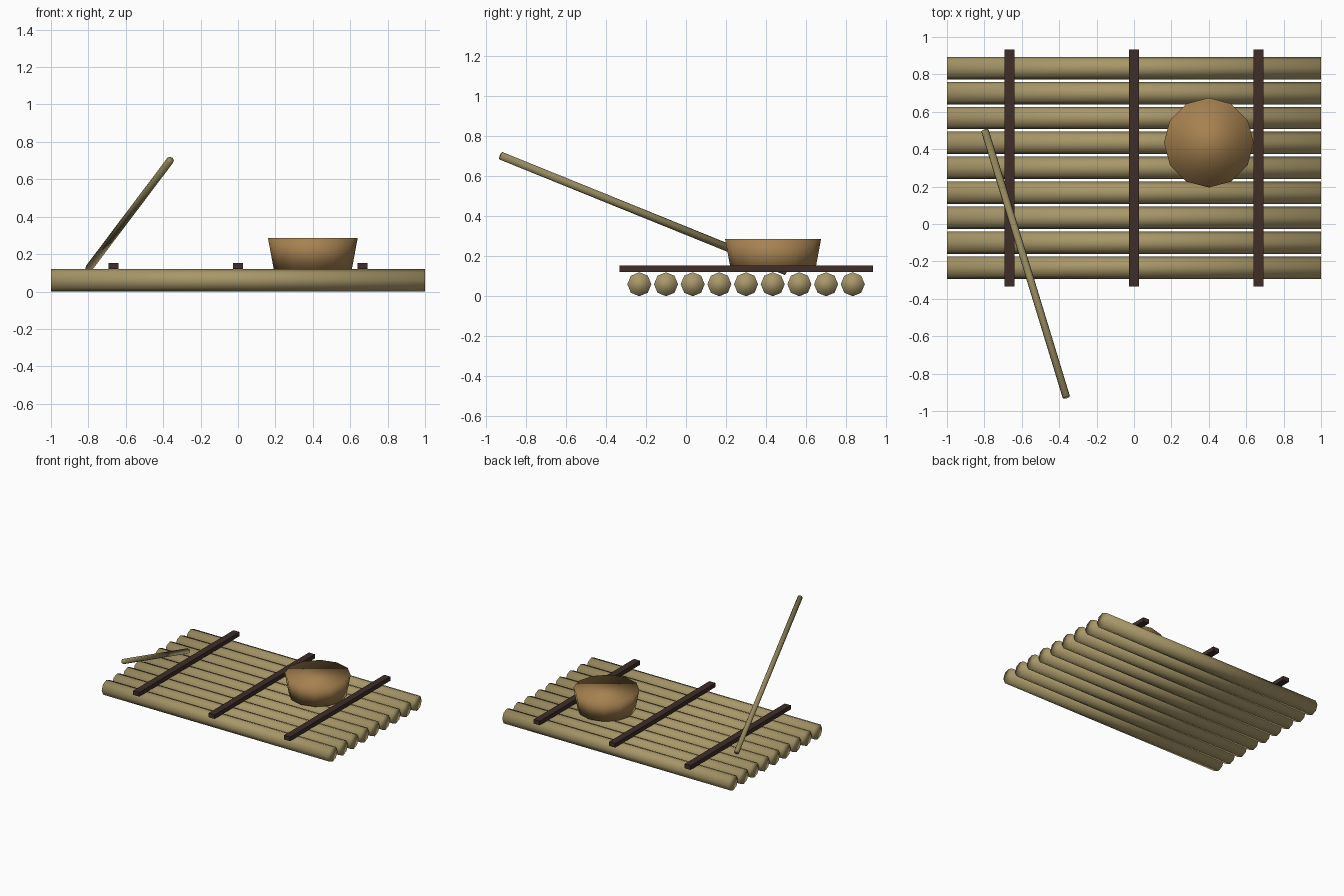
import bpy
from mathutils import Vector

if "Cube" in bpy.data.objects:
    bpy.data.objects.remove(bpy.data.objects["Cube"])


def material(name, color):
    m = bpy.data.materials.new(name)
    m.diffuse_color = (*color, 1)
    m.use_nodes = True
    m.node_tree.nodes["Principled BSDF"].inputs["Base Color"].default_value = m.diffuse_color
    return m


BAMBOO = material("bamboo", (0.39, 0.31, 0.14))
DARK_WOOD = material("dark_wood", (0.05, 0.027, 0.022))
WICKER = material("wicker", (0.38, 0.22, 0.08))
POLE_WOOD = material("pole_wood", (0.30, 0.25, 0.11))


def rod(name, start, end, r1, r2, sides, mat):
    """Closed, smooth-shaded tapered rod running from start to end."""
    a, b = Vector(start), Vector(end)
    d = b - a
    bpy.ops.mesh.primitive_cone_add(vertices=sides, radius1=r1, radius2=r2,
                                    depth=d.length, location=(a + b) / 2)
    ob = bpy.context.object
    ob.name = name
    ob.rotation_euler = d.to_track_quat('Z', 'Y').to_euler()
    ob.data.materials.append(mat)
    bpy.ops.object.shade_smooth()
    return ob


DECK_Y = 0.30      # deck centre
LOG_R = 0.06

# Deck logs
for i in range(9):
    y = DECK_Y + (i - 4) * 0.1333
    rod(f"log_{i + 1}", (-1, y, LOG_R), (1, y, LOG_R), LOG_R, LOG_R, 8, BAMBOO)

# Cross slats lashed over the logs
for i in range(3):
    bpy.ops.mesh.primitive_cube_add(size=1, location=((i - 1) * 0.6667, DECK_Y, 0.1367))
    slat = bpy.context.object
    slat.name = f"cross_slat_{i + 1}"
    slat.scale = (0.0533, 1.2667, 0.0333)
    slat.data.materials.append(DARK_WOOD)

# Tapered basket
rod("basket", (0.4, 0.435, 0.12), (0.4, 0.435, 0.287), 0.209, 0.24, 12, WICKER)

# Steering pole leaning out over the front
rod("steering_pole", (-0.797, 0.50, 0.125), (-0.362, -0.925, 0.702),
    0.02, 0.02, 8, POLE_WOOD)
